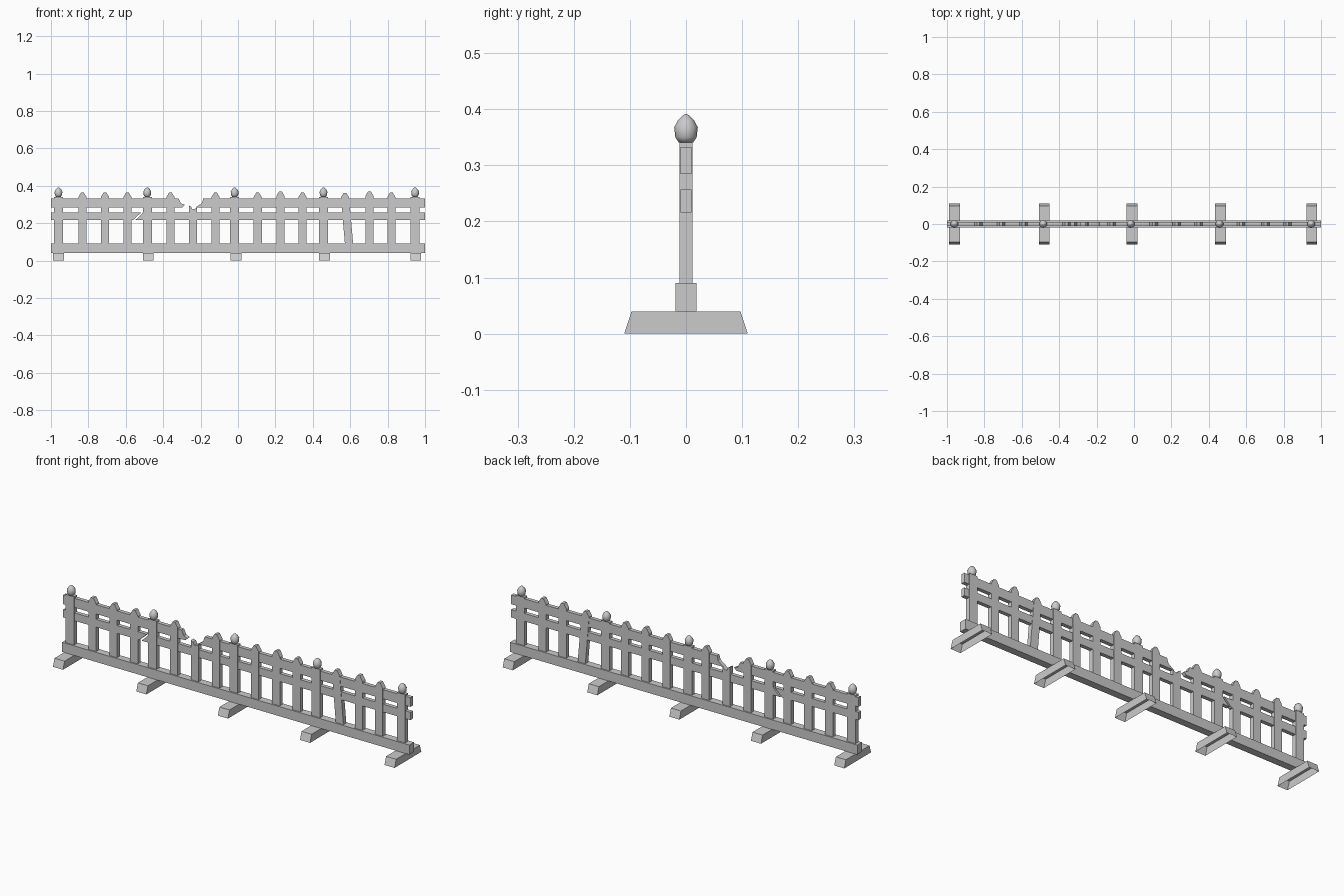
import bpy
import bmesh
import math

if "Cube" in bpy.data.objects:
    bpy.data.objects.remove(bpy.data.objects["Cube"], do_unlink=True)

grey = bpy.data.materials.new("weathered_grey")
grey.use_nodes = True
tone = (0.6, 0.6, 0.6, 1)
grey.diffuse_color = tone
grey.node_tree.nodes["Principled BSDF"].inputs["Base Color"].default_value = tone


def finish(name, bm):
    bmesh.ops.recalc_face_normals(bm, faces=bm.faces)
    mesh = bpy.data.meshes.new(name)
    bm.to_mesh(mesh)
    bm.free()
    mesh.materials.append(grey)
    obj = bpy.data.objects.new(name, mesh)
    bpy.context.collection.objects.link(obj)
    return obj


def board(name, outline, half_depth):
    """Extrude an x-z outline through y."""
    bm = bmesh.new()
    face = bm.faces.new([bm.verts.new((x, -half_depth, z)) for x, z in outline])
    new = bmesh.ops.extrude_face_region(bm, geom=[face])["geom"]
    for v in new:
        if isinstance(v, bmesh.types.BMVert):
            v.co.y = half_depth
    return finish(name, bm)


def box(name, x0, x1, z0, z1, half_depth):
    return board(name, [(x0, z0), (x1, z0), (x1, z1), (x0, z1)], half_depth)


def foot(name, x):
    """Tapered block, open underneath."""
    bm = bmesh.new()
    bmesh.ops.create_cube(bm, size=1)
    for v in bm.verts:
        half = 0.097 if v.co.z > 0 else 0.11
        v.co = (x + v.co.x * 0.058, 2 * v.co.y * half, 0.04 * (v.co.z + 0.5))
    under = [f for f in bm.faces if f.calc_center_median().z < 0.001]
    bmesh.ops.delete(bm, geom=under, context="FACES_ONLY")
    finish(name, bm)


def finial(name, x):
    """Acorn knob turned around the post axis."""
    profile = [(0, 0.34), (0.013, 0.341), (0.019, 0.35), (0.021, 0.368),
               (0.014, 0.381), (0.006, 0.389), (0, 0.392)]
    bm = bmesh.new()
    verts = [bm.verts.new((r, 0, z)) for r, z in profile]
    edges = [bm.edges.new(pair) for pair in zip(verts, verts[1:])]
    bmesh.ops.spin(bm, geom=verts + edges, cent=(0, 0, 0), axis=(0, 0, 1),
                   angle=math.tau, steps=16)
    bmesh.ops.remove_doubles(bm, verts=bm.verts, dist=0.0002)
    for f in bm.faces:
        f.smooth = True
    finish(name, bm).location.x = x


def picket(name, x, peak, lean=0):
    w, base, shoulder = 0.022, 0.085, peak - 0.025
    top = x + lean
    board(name, [(x - w, base), (x + w, base), (top + w, shoulder),
                 (top + 0.007, peak), (top - 0.007, peak), (top - w, shoulder)],
          0.0118)


# Base beam
box("base_beam", -1, 1, 0.04, 0.09, 0.019)

# Posts with feet and knobs
for i, (fx, px) in enumerate([(-0.96, -0.96), (-0.48, -0.485), (-0.01, -0.018),
                              (0.463, 0.457), (0.95, 0.947)], 1):
    foot(f"foot_{i}", fx)
    box(f"post_{i}", px - 0.024, px + 0.024, 0.085, 0.341, 0.0118)
    finial(f"post_knob_{i}", px)

# Whole pickets
for i, x in enumerate([-0.832, -0.711, -0.591, -0.361, -0.12,
                       0.105, 0.227, 0.345, 0.703, 0.82], 1):
    picket(f"picket_{i}", x, 0.37 if i in (7, 9) else 0.364)

# Leaning picket
picket("leaning_picket", 0.594, 0.362, -0.022)

# Snapped picket
board("broken_picket", [(-0.263, 0.085), (-0.219, 0.085), (-0.219, 0.285),
                        (-0.23, 0.276), (-0.243, 0.274), (-0.251, 0.289),
                        (-0.263, 0.295)], 0.0118)

# Upper rail, broken in two
board("upper_rail_right_side", [(-1, 0.285), (-0.298, 0.285), (-0.284, 0.298),
                                (-0.305, 0.306), (-0.318, 0.333), (-1, 0.333)], 0.01)
board("upper_rail_left_side", [(-0.225, 0.285), (1, 0.285), (1, 0.333),
                               (-0.185, 0.333), (-0.193, 0.308), (-0.207, 0.297)], 0.01)

# Lower rail, cracked beside a post
board("lower_rail_right_side", [(-1, 0.216), (-0.562, 0.216), (-0.54, 0.236),
                                (-0.518, 0.257), (-1, 0.257)], 0.01)
board("lower_rail_left_side", [(-0.55, 0.216), (1, 0.216), (1, 0.257),
                               (-0.509, 0.257), (-0.525, 0.237)], 0.01)
